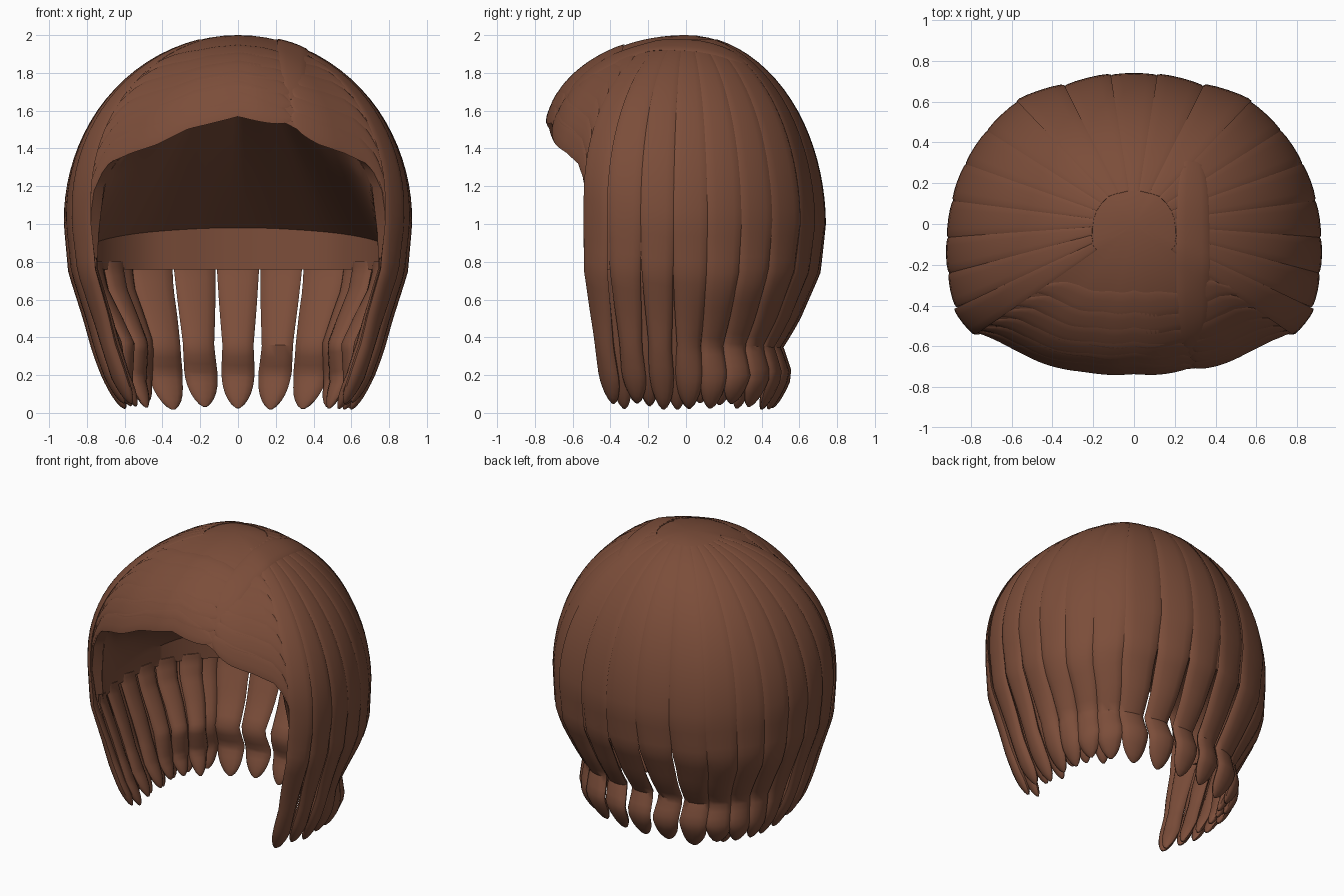
import bpy, bmesh, math, random
from mathutils import Vector

if "Cube" in bpy.data.objects:
    bpy.data.objects.remove(bpy.data.objects["Cube"])

random.seed(4)
mat = bpy.data.materials.new("brown_hair")
mat.diffuse_color = (0.2, 0.075, 0.042, 1)
mat.use_nodes = True
mat.node_tree.nodes["Principled BSDF"].inputs["Base Color"].default_value = mat.diffuse_color


def lerp(table, v):
    if v <= table[0][0]:
        return table[0][1]
    for (a, p), (b, q) in zip(table, table[1:]):
        if v <= b:
            return p + (q - p) * (v - a) / (b - a)
    return table[-1][1]


# Shape tables; angles are degrees from the back (0) to the front (180)
PLAN = [(0, .725), (25, .745), (40, .81), (56, .84), (77, .88), (90, .90), (108, .94), (120, .97),
        (127, .915), (136, .86), (150, .81), (165, .76), (180, .738)]
CENTRE = [(92, 1.0), (120, 1.1), (145, 1.3), (170, 1.46), (180, 1.48)]
EDGE = [(121, .76), (123.5, 1.08), (126, 1.24), (130, 1.33), (138, 1.39), (148, 1.44), (160, 1.53), (180, 1.6)]
SX = [(.02, .66), (.2, .76), (.35, .82), (.5, .87), (.75, .965), (1, 1)]
SY_BACK = [(.02, .62), (.2, .73), (.35, .66), (.5, .79), (.75, .95), (1, 1)]
SY_FRONT = [(.02, .80), (.35, .90), (.75, 1), (1, 1)]
PINCH = [(.15, 0), (.36, .1), (.65, 0)]
PINCH_AT = [(20, 0), (45, 1), (70, 1), (95, 0)]


def smooth(table, a):
    a = abs((a + 180) % 360 - 180)
    vals = [lerp(table, 360 - b if b > 180 else abs(b)) for b in (a - 4, a - 2, a, a + 2, a + 4)]
    return sum(vals) / 5


def surf(a, q):
    """Point on the hair surface: q is the arc from the crown, then straight down."""
    zc = smooth(CENTRE, a)
    if q < math.pi / 2:
        r, z = math.sin(q), zc + (2 - zc) * math.cos(q)
    else:
        r, z = 1, zc - (q - math.pi / 2)
    r *= smooth(PLAN, a)
    x, y = r * math.sin(math.radians(a)), r * math.cos(math.radians(a))
    if z < 1:
        x *= (lerp(SX, z) + .1 * max(0, y / .74) * min(1, (1 - z) * 1.5)
              - lerp(PINCH, z) * smooth(PINCH_AT, a))
        y *= lerp(SY_BACK if y > 0 else SY_FRONT, z)
    return Vector((x, y, z))


def q_at(a, z):
    zc = smooth(CENTRE, a)
    return math.acos((z - zc) / (2 - zc)) if z > zc else math.pi / 2 + zc - z


def q_edge(a):
    return q_at(a, lerp(EDGE, abs((a + 180) % 360 - 180)))


def finish(bm, name):
    bmesh.ops.recalc_face_normals(bm, faces=bm.faces)
    me = bpy.data.meshes.new(name)
    bm.to_mesh(me)
    bm.free()
    ob = bpy.data.objects.new(name, me)
    bpy.context.collection.objects.link(ob)
    me.materials.append(mat)
    bpy.ops.object.select_all(action='DESELECT')
    ob.select_set(True)
    bpy.context.view_layer.objects.active = ob
    bpy.ops.object.shade_smooth_by_angle(angle=math.radians(40))
    return ob


def bridge(bm, rings):
    for r, s in zip(rings, rings[1:]):
        for i in range(len(r)):
            j = (i + 1) % len(r)
            bm.faces.new((r[i], r[j], s[j], s[i]))


def tube(bm, stations, n=12):
    """Flattened strand through (centre, side, normal, half width, half thickness)."""
    rings = []
    for c, side, nor, w, h in stations:
        rings.append([bm.verts.new(c + side * w * math.cos(t) + nor * h * math.sin(t))
                      for t in (2 * math.pi * k / n for k in range(n))])
    bridge(bm, rings)
    bm.faces.new(rings[0])
    bm.faces.new(rings[-1])


def frame(a, q):
    c = surf(a, q)
    side = (surf(a + 1, q) - surf(a - 1, q)).normalized()
    along = (surf(a, q + .02) - surf(a, q - .02)).normalized()
    return c, side, along, along.cross(side).normalized() * -1


# Cap: dome with an arched front edge and a lip turned inwards
bm = bmesh.new()
COLS, ROWS = 144, 22
rings = []
for j in range(1, ROWS + 1):
    rings.append([bm.verts.new(surf(360 * i / COLS, q_edge(360 * i / COLS) * j / ROWS)) for i in range(COLS)])
lip = [bm.verts.new((v.co.x * .93, v.co.y * .93, v.co.z + (.02 if v.co.z > 1 else 0))) for v in rings[-1]]
bridge(bm, rings + [lip])
crown = bm.verts.new((0, 0, 2))
for i in range(COLS):
    bm.faces.new((crown, rings[0][(i + 1) % COLS], rings[0][i]))
lip_co = [v.co.copy() for v in lip]
finish(bm, "hair_cap")


# Lining: slopes from the fringe edge to the back wall, then drops to the nape
def lip_at(a):
    f = (a % 360) / 360 * COLS
    i = int(f)
    return lip_co[i % COLS].lerp(lip_co[(i + 1) % COLS], f - i)


bm = bmesh.new()
rows = []
for k in range(-30, 31):
    t = k / 30
    front, back = lip_at(180 - 58.5 * t), lip_at(121 * t)
    wall = back + Vector((0, 0, .22 * (1 - t * t)))
    row = [bm.verts.new(front.lerp(wall, m / 8)) for m in range(9)]
    rows.append(row + [bm.verts.new(back)])
for r, s in zip(rows, rows[1:]):
    for m in range(9):
        bm.faces.new((r[m], r[m + 1], s[m + 1], s[m]))
bmesh.ops.remove_doubles(bm, verts=bm.verts, dist=1e-5)
finish(bm, "cap_lining")


# Hanging locks: follow the dome, narrow at the nape and flick out to rounded tips
def lock(bm, a, half, z0, shrink=1.0, width=1.0):
    tip = random.uniform(.015, .06)
    q0, q1 = (q_at(a, z0), q_at(a, tip))
    stations = []
    N = 38
    for k in range(N + 1):
        u = k / N
        q = q0 + (q1 - q0) * (1 - (1 - u) ** 1.35)
        c, side, along, nor = frame(a, q)
        r = min(1, math.sin(min(q, math.pi / 2)))
        w = half * r * width * lerp([(0, .5), (.2, .78), (.36, .72), (.55, .86), (.75, .97), (1, 1.02)], c.z)
        h = lerp([(0, .03), (.3, .035), (.7, .025), (1, .014), (1.6, .009), (1.97, .003)], c.z)
        end = min(1, (c.z - tip) / .12)
        cut = math.sqrt(max(.03, 1 - (1 - end) ** 2))
        c = Vector((c.x * shrink, c.y * shrink, c.z))
        stations.append((c, side, nor, w * cut, h * cut))
    tube(bm, stations)


angles = [0, 18, 35.5, 50.5, 64, 76.5, 88.5, 99.5, 110, 120]
signed = [0] + [s * a for a in angles[1:] for s in (1, -1)]
bm = bmesh.new()
for a in signed:
    i = angles.index(abs(a))
    gap = angles[i] - angles[i - 1] if i else 18
    lock(bm, a, math.radians(gap) / 2 * smooth(PLAN, a), 1.975)
finish(bm, "outer_locks")

# Inner layer fills between the side locks
bm = bmesh.new()
for a in (57, 70, 82, 94, 106, 117):
    for s in (1, -1):
        lock(bm, s * a, .085, .8, .94, .95)
finish(bm, "inner_side_locks")

# Swept fringe: strands leave the side parting and wrap round both ways
bm = bmesh.new()
PART = .29
for k in range(6):
    f = .42 + .105 * k
    start = 180 - math.degrees(math.asin(min(.95, PART / (.78 * math.sin(f * 1.5)))))
    for end in (239, 121):
        stations = []
        N = 40
        for m in range(N + 1):
            u = m / N
            a = start + (end - start) * u
            q = min(q_edge(a), math.pi / 2 + .05) * f
            c, side, along, nor = frame(a, q)
            cut = math.sqrt(max(.02, 1 - (2 * u - 1) ** 6))
            stations.append((c, along, nor, .075 * cut, .007 * cut))
        tube(bm, stations, 10)
finish(bm, "swept_fringe")

# Parting: a low soft ridge running back from the fringe
bm = bmesh.new()
stations = []
for k in range(19):
    y = -.64 + k * .055
    a = math.degrees(math.atan2(PART, y))
    r = min(.985, math.hypot(PART, y) / smooth(PLAN, a))
    c, side, along, nor = frame(a, math.asin(r))
    cut = math.sqrt(max(.03, 1 - (k / 9 - 1) ** 4))
    across = Vector((1, 0, 0)) - nor * nor.x
    stations.append((c, across.normalized(), nor, .085 * cut, .01 * cut))
tube(bm, stations)
finish(bm, "parting_ridge")
